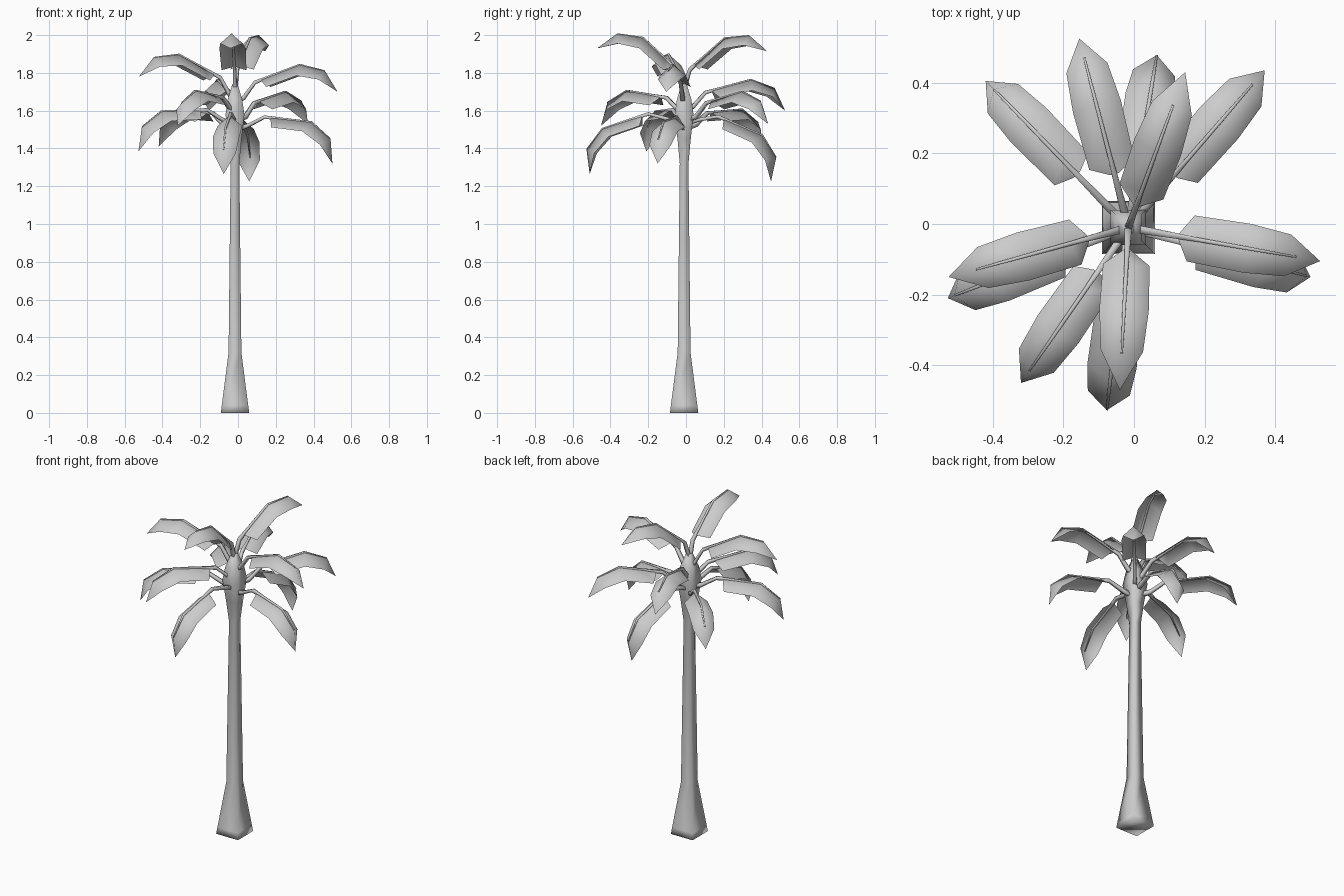
import bpy, bmesh, math
from mathutils import Vector, Matrix

cube = bpy.data.objects.get("Cube")
if cube:
    bpy.data.objects.remove(cube)

grey = bpy.data.materials.new("plain_grey")
grey.use_nodes = True
colour = (0.6, 0.6, 0.6, 1)
grey.diffuse_color = colour
grey.node_tree.nodes["Principled BSDF"].inputs["Base Color"].default_value = colour

CENTRE = Vector((-0.016, -0.01, 0))


def finish(bm, name):
    """Turn a bmesh into a smooth shaded object."""
    mesh = bpy.data.meshes.new(name)
    for face in bm.faces:
        face.smooth = True
    bm.to_mesh(mesh)
    bm.free()
    mesh.materials.append(grey)
    obj = bpy.data.objects.new(name, mesh)
    bpy.context.collection.objects.link(obj)
    return obj


def skin(bm, rings):
    """Bridge closed rings of points into a capped tube."""
    loops = [[bm.verts.new(p) for p in ring] for ring in rings]
    for a, b in zip(loops, loops[1:]):
        for i in range(len(a)):
            j = (i + 1) % len(a)
            bm.faces.new((a[i], a[j], b[j], b[i]))
    bm.faces.new(loops[0][::-1])
    bm.faces.new(loops[-1])


# Trunk: square section, flared foot and funnel shaped crown
profile = [(0, .075), (.04, .07), (.32, .034), (1.32, .023), (1.45, .035),
           (1.58, .05), (1.66, .038), (1.74, .014)]
square = [(-1, -1), (1, -1), (1, 1), (-1, 1)]
bm = bmesh.new()
skin(bm, [[CENTRE + Vector((x * h, y * h, z)) for x, y in square] for z, h in profile])
finish(bm, "trunk")

# Frond template: rib (outward, up) and edge (outward, half width, up)
REACH = .505
rib_line = [(.10, .09), (.16, .108), (.31, .156), (.442, .116), (REACH, 0)]
edge_line = [(.105, .014, .075), (.135, .066, .045), (.30, .07, .096), (.415, .06, .07)]
stalk = [(0, 0, .011), (.064, .077, .009), (.16, .108, .006),
         (.31, .156, .005), (.442, .116, .003)]


def frond(name, tip, pitch):
    """One frond that ends at the tip, tilted by the pitch in degrees."""
    tip = Vector(tip)
    offset = tip - CENTRE
    reach = math.hypot(offset.x, offset.y)
    turn = math.radians(pitch)
    root = Vector((reach - REACH * math.cos(turn), 0, tip.z - REACH * math.sin(turn)))
    tilt = Matrix.Rotation(-turn, 4, 'Y')
    yaw = Matrix.Rotation(math.atan2(offset.y, offset.x), 4, 'Z')

    def place(x, y, z):
        return CENTRE + yaw @ (root + tilt @ Vector((x, y, z)))

    bm = bmesh.new()
    # Folded blade: one half on each side of the rib
    rib = [bm.verts.new(place(x, 0, z)) for x, z in rib_line]
    for side in (-1, 1):
        edge = [bm.verts.new(place(x, side * w, z)) for x, w, z in edge_line]
        edge.append(rib[-1])
        for i in range(len(rib) - 1):
            quad = [rib[i], edge[i], edge[i + 1], rib[i + 1]]
            quad = list(dict.fromkeys(quad))
            bm.faces.new(quad if side < 0 else quad[::-1])
    # Stalk from the crown, running on as a raised rib
    inner = CENTRE + Vector((0, 0, root.z - .03))
    across = yaw @ Vector((0, 1, 0))
    rings = [[inner + across * y * .012 + Vector((0, 0, z * .012)) for y, z in square]]
    for x, z, r in stalk:
        rings.append([place(x - b * r * .3, a * r, z + b * r - r * .5) for a, b in square])
    skin(bm, rings)
    finish(bm, name)


# Fronds: tip position and pitch
fronds = {
    "top_front": ((-.04, -.47, 1.93), 25),
    "top_back": ((.145, .43, 1.915), 22),
    "top_right": ((-.525, -.15, 1.78), 10),
    "top_left": ((.527, -.105, 1.70), 3),
    "middle_back": ((-.155, .525, 1.60), -3),
    "middle_back_left": ((.37, .435, 1.53), -5),
    "middle_front_right": ((-.32, -.45, 1.52), -10),
    "low_back_right": ((-.42, .405, 1.41), -14),
    "low_right": ((-.527, -.21, 1.385), -20),
    "low_left": ((.50, -.15, 1.32), -24),
    "low_front": ((-.075, -.51, 1.265), -36),
    "low_back": ((.06, .45, 1.225), -41),
}
for name, (tip, pitch) in fronds.items():
    frond(name + "_frond", tip, pitch)
